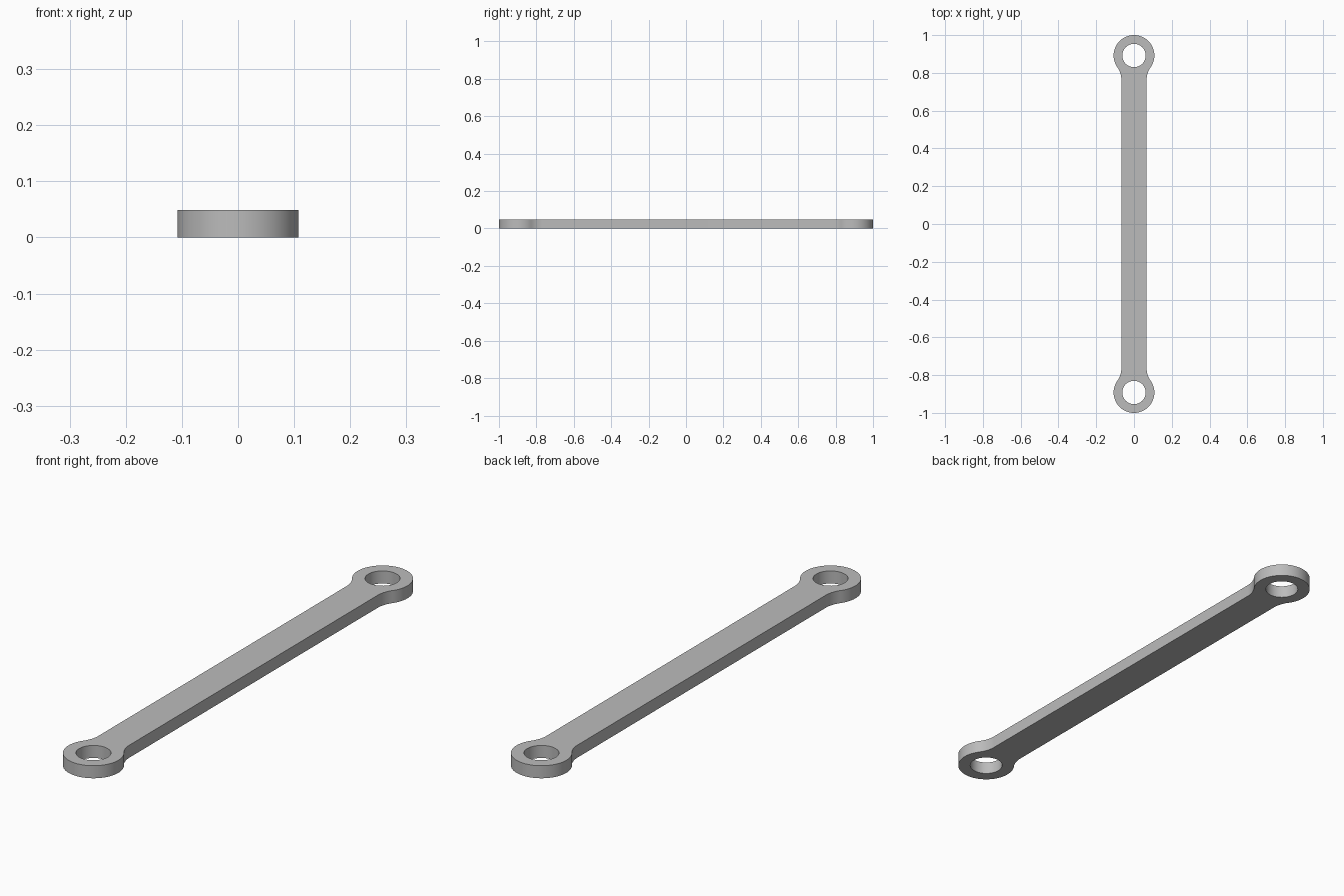
import bpy
import bmesh
from math import sqrt, pi, atan2, cos, sin

cube = bpy.data.objects.get("Cube")
if cube:
    bpy.data.objects.remove(cube, do_unlink=True)

THICKNESS = 0.049
EYE_RADIUS = 0.108
HOLE_RADIUS = 0.062
HALF_WIDTH = 0.067
FILLET = 0.108
EYE_Y = 1 - EYE_RADIUS


def arc(cx, cy, radius, start, end, steps):
    """Points along a circular arc, both ends included."""
    angles = [start + (end - start) * i / steps for i in range(steps + 1)]
    return [(cx + radius * cos(a), cy + radius * sin(a)) for a in angles]


# Fillet centre: tangent to the straight side and to the round eye
fillet_x = HALF_WIDTH + FILLET
drop = sqrt((EYE_RADIUS + FILLET) ** 2 - fillet_x ** 2)
tangent = atan2(-drop, fillet_x)

# One quarter of the outline, from the straight side to the tip
quarter = arc(fillet_x, EYE_Y - drop, FILLET, pi, pi + tangent, 12)
quarter += arc(0, EYE_Y, EYE_RADIUS, tangent, pi / 2, 32)[1:]

# Mirror it to the other three quarters
half = quarter + [(-x, y) for x, y in reversed(quarter[:-1])]
outline = half + [(-x, -y) for x, y in half]
holes = [arc(0, side * EYE_Y, HOLE_RADIUS, 0, 2 * pi, 48)[:-1] for side in (1, -1)]

# Flat plate with two holes, extruded to its thickness
bm = bmesh.new()
for loop in [outline] + holes:
    verts = [bm.verts.new((x, y, 0)) for x, y in loop]
    for i, v in enumerate(verts):
        bm.edges.new((verts[i - 1], v))
bmesh.ops.triangle_fill(bm, edges=bm.edges[:], use_beauty=True, normal=(0, 0, 1))
extruded = bmesh.ops.extrude_face_region(bm, geom=bm.faces[:], use_keep_orig=True)
top = [g for g in extruded["geom"] if isinstance(g, bmesh.types.BMVert)]
bmesh.ops.translate(bm, verts=top, vec=(0, 0, THICKNESS))
bmesh.ops.recalc_face_normals(bm, faces=bm.faces[:])
mesh = bpy.data.meshes.new("link_bar")
bm.to_mesh(mesh)
bm.free()

# Grey metal
grey = bpy.data.materials.new("grey_metal")
grey.use_nodes = True
colour = (0.5, 0.5, 0.5, 1)
grey.diffuse_color = colour
grey.node_tree.nodes["Principled BSDF"].inputs["Base Color"].default_value = colour
mesh.materials.append(grey)

bar = bpy.data.objects.new("link_bar", mesh)
bpy.context.collection.objects.link(bar)
bpy.context.view_layer.objects.active = bar
bar.select_set(True)
bpy.ops.object.shade_smooth_by_angle(angle=pi / 6)
